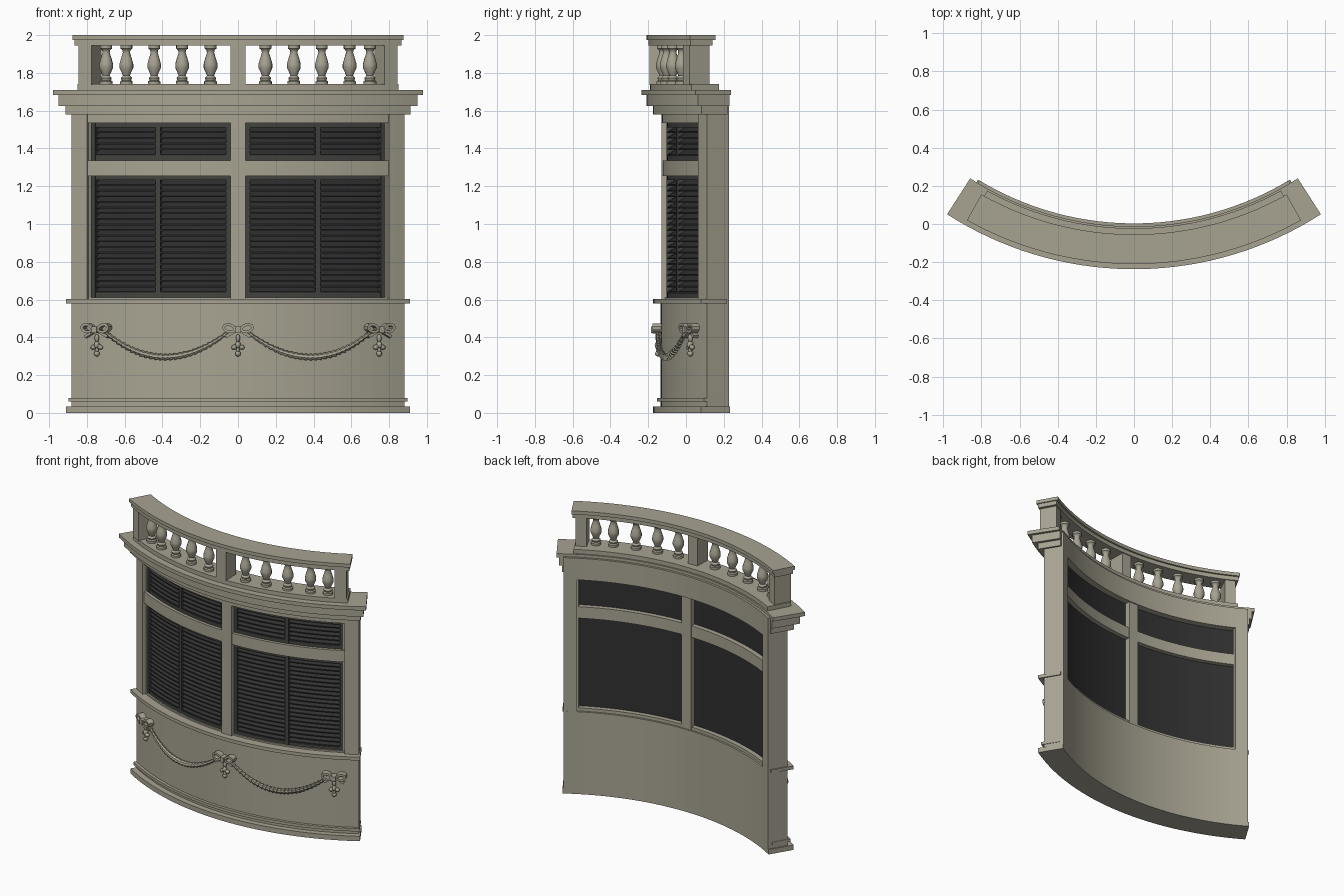
import bpy, bmesh, math
from mathutils import Matrix, Vector

cube = bpy.data.objects.get("Cube")
if cube:
    bpy.data.objects.remove(cube, do_unlink=True)

CY = 1.575          # centre of the curved plan
BACK = 1.572        # inner radius of the wall
FACE = 1.71         # outer radius of the wall


def material(name, rgb):
    m = bpy.data.materials.new(name)
    m.use_nodes = True
    m.diffuse_color = (*rgb, 1)
    bsdf = next(n for n in m.node_tree.nodes if n.type == 'BSDF_PRINCIPLED')
    bsdf.inputs["Base Color"].default_value = (*rgb, 1)
    bsdf.inputs["Roughness"].default_value = 0.8
    return m


STONE = material("warm grey stone", (0.39, 0.37, 0.29))
FRAME = material("charcoal frame", (0.055, 0.055, 0.05))
SLAT = material("dark slat", (0.03, 0.03, 0.03))


def polar(r, deg, z):
    a = math.radians(deg)
    return Vector((r * math.sin(a), CY - r * math.cos(a), z))


def local_frame(r, deg, z):
    """Local x along the wall, local y into the wall, local z up."""
    return Matrix.Translation(polar(r, deg, z)) @ Matrix.Rotation(math.radians(deg), 4, 'Z')


def finish(name, bm, mat, angle=30):
    bmesh.ops.recalc_face_normals(bm, faces=bm.faces)
    me = bpy.data.meshes.new(name)
    bm.to_mesh(me)
    bm.free()
    me.materials.append(mat)
    me.shade_smooth()
    me.set_sharp_from_angle(angle=math.radians(angle))
    ob = bpy.data.objects.new(name, me)
    bpy.context.collection.objects.link(ob)
    return ob


def sweep(bm, profile, a0, a1):
    """Sweep a closed (radius, height) profile around the plan centre."""
    n = max(1, round(abs(a1 - a0) / 2))
    rings = [[bm.verts.new(polar(r, a0 + (a1 - a0) * i / n, z)) for r, z in profile]
             for i in range(n + 1)]
    k = len(profile)
    for p, q in zip(rings, rings[1:]):
        for j in range(k):
            bm.faces.new((p[j], p[(j + 1) % k], q[(j + 1) % k], q[j]))
    bm.faces.new(rings[0])
    bm.faces.new(rings[-1])


def block(bm, r0, r1, a0, a1, z0, z1):
    sweep(bm, [(r0, z0), (r1, z0), (r1, z1), (r0, z1)], a0, a1)


def band(name, r0, r1, half, z0, z1):
    bm = bmesh.new()
    block(bm, r0, r1, -half, half, z0, z1)
    finish(name, bm, STONE)


# Wall, mouldings, cornice and balustrade rails
band("lower_wall", BACK, FACE, 31.07, 0.0, 0.59)
band("plinth", BACK, 1.75, 31.35, 0.0, 0.035)
band("plinth_bead", 1.6, 1.73, 31.2, 0.06, 0.08)
band("sill", 1.59, 1.75, 31.35, 0.578, 0.602)
band("window_ledge", 1.585, 1.69, 28, 0.58, 0.612)
band("frieze", BACK, 1.705, 31.07, 1.535, 1.69)
band("transom", 1.585, 1.70, 28, 1.255, 1.337)
band("cornice_lower", 1.588, 1.75, 31.5, 1.58, 1.625)
band("cornice_middle", 1.588, 1.785, 32.15, 1.625, 1.683)
band("cornice_top", 1.588, 1.812, 32.75, 1.683, 1.71)
band("balustrade_base", 1.598, 1.765, 28.8, 1.71, 1.74)
band("handrail_lower", 1.642, 1.775, 29.15, 1.945, 1.975)
band("handrail_top", 1.63, 1.785, 29.4, 1.975, 2.0)

# Upright posts
bm = bmesh.new()
block(bm, 1.58, 1.705, -1.35, 1.35, 0.59, 1.58)
finish("centre_mullion", bm, STONE)
for side, s in (("left", 1), ("right", -1)):
    bm = bmesh.new()
    block(bm, BACK, FACE, s * 27.9, s * 31.07, 0.58, 1.6)
    finish(side + "_pilaster", bm, STONE)
    bm = bmesh.new()
    block(bm, 1.585, 1.685, s * 27.5, s * 27.95, 0.6, 1.58)
    finish(side + "_jamb", bm, STONE)
for name, a0, a1 in (("left", 26, 28.5), ("centre", -1.3, 1.3), ("right", -28.5, -26)):
    bm = bmesh.new()
    block(bm, 1.65, 1.77, a0, a1, 1.735, 1.95)
    finish(name + "_balustrade_post", bm, STONE)

# Turned balusters: (radius, height) from the foot up
TURNING = [(0.034, 0), (0.034, 0.016), (0.026, 0.022), (0.03, 0.034), (0.019, 0.046),
           (0.024, 0.06), (0.037, 0.088), (0.037, 0.108), (0.028, 0.14), (0.019, 0.168),
           (0.022, 0.182), (0.032, 0.19), (0.032, 0.207)]


def lathe(bm, profile, mat, n=12):
    rings = [[bm.verts.new(mat @ Vector((r * math.cos(math.tau * i / n),
                                         r * math.sin(math.tau * i / n), z)))
              for i in range(n)] for r, z in profile]
    for p, q in zip(rings, rings[1:]):
        for i in range(n):
            bm.faces.new((p[i], p[(i + 1) % n], q[(i + 1) % n], q[i]))
    bm.faces.new(rings[0])
    bm.faces.new(rings[-1])


for side, s in (("left", 1), ("right", -1)):
    for i, deg in enumerate((4.9, 10, 15.1, 20.3, 24.2)):
        bm = bmesh.new()
        lathe(bm, TURNING, local_frame(1.703, s * deg, 1.739))
        finish(f"{side}_baluster_{i + 1}", bm, STONE, 40)

# Louvred shutters: frame, slats and closed back
A0, A1, MID, EDGE, RIM = 1.3, 27.6, 14.6, 0.85, 0.025
for side, s in (("left", 1), ("right", -1)):
    for level, z0, z1, count in (("lower", 0.61, 1.257, 20), ("upper", 1.337, 1.537, 5)):
        name = f"{side}_{level}_shutter"
        bm = bmesh.new()
        for a, b in ((A0, A0 + EDGE), (MID - EDGE / 2, MID + EDGE / 2), (A1 - EDGE, A1)):
            block(bm, 1.63, 1.68, s * a, s * b, z0, z1)
        for za, zb in ((z0, z0 + RIM), (z1 - RIM, z1)):
            block(bm, 1.63, 1.679, s * A0, s * A1, za, zb)
        finish(name + "_frame", bm, FRAME)
        bm = bmesh.new()
        block(bm, 1.618, 1.632, s * A0, s * A1, z0, z1)
        finish(name + "_back", bm, SLAT)
        bm = bmesh.new()
        step = (z1 - z0 - 2 * RIM) / count
        for i in range(count):
            z = z0 + RIM + i * step
            tilted = [(1.673, z), (1.673, z + 0.007), (1.635, z + step), (1.635, z + step - 0.007)]
            for a, b in ((A0 + EDGE, MID - EDGE / 2), (MID + EDGE / 2, A1 - EDGE)):
                sweep(bm, tilted, s * a, s * b)
        finish(name + "_slats", bm, SLAT)


# Bows with pendants
def ribbon_loop(bm, mat, cx, cz, rx, rz, tilt, depth, wall=0.014, n=14):
    rings = []
    for inset, y in ((0, 0), (0, -depth), (wall, -depth), (wall, 0)):
        ring = []
        for i in range(n):
            t = math.tau * i / n
            u, w = (rx - inset) * math.cos(t), (rz - inset) * math.sin(t)
            ring.append(bm.verts.new(mat @ Vector((
                cx + u * math.cos(tilt) - w * math.sin(tilt), y,
                cz + u * math.sin(tilt) + w * math.cos(tilt)))))
        rings.append(ring)
    for p, q in zip(rings, rings[1:] + rings[:1]):
        for i in range(n):
            bm.faces.new((p[i], p[(i + 1) % n], q[(i + 1) % n], q[i]))


def blob(bm, mat, x, z, sx, sy, sz, tilt=0.0):
    m = (mat @ Matrix.Translation((x, -0.016, z)) @ Matrix.Rotation(tilt, 4, 'Y')
         @ Matrix.Diagonal((sx, sy, sz, 1)))
    bmesh.ops.create_icosphere(bm, subdivisions=2, radius=1, matrix=m)


BOW = 25.7
for name, deg in (("left", BOW), ("centre", 0), ("right", -BOW)):
    m = local_frame(FACE - 0.003, deg, 0.44)
    bm = bmesh.new()
    for s in (1, -1):
        ribbon_loop(bm, m, s * 0.047, 0.008, 0.036, 0.026, s * 0.25, 0.045)
        tail = (m @ Matrix.Translation((s * 0.04, -0.015, -0.022))
                @ Matrix.Rotation(s * 0.5, 4, 'Y') @ Matrix.Diagonal((0.06, 0.03, 0.015, 1)))
        bmesh.ops.create_cube(bm, size=1, matrix=tail)
    bmesh.ops.create_cube(bm, size=1, matrix=m @ Matrix.Translation((0, -0.026, 0))
                          @ Matrix.Diagonal((0.03, 0.054, 0.034, 1)))
    finish(name + "_bow", bm, STONE)
    bm = bmesh.new()
    blob(bm, m, 0, -0.045, 0.012, 0.014, 0.022)
    blob(bm, m, 0, -0.08, 0.014, 0.018, 0.02)
    for s in (1, -1):
        blob(bm, m, s * 0.02, -0.092, 0.016, 0.014, 0.013, s * 0.4)
    blob(bm, m, 0, -0.108, 0.009, 0.012, 0.014)
    blob(bm, m, 0, -0.126, 0.015, 0.016, 0.016)
    finish(name + "_pendant", bm, STONE, 50)

# Leafy swags: overlapping flared leaves hung between the bows
LEAVES = 26
for side, s in (("left", 1), ("right", -1)):
    bm = bmesh.new()

    def hang(t):
        return polar(FACE + 0.016, s * (1.6 + (BOW - 3.2) * t), 0.295 + 0.135 * abs(2 * t - 1) ** 2)

    for i in range(LEAVES):
        t = (i + 0.5) / LEAVES
        d = hang(t + 0.02) - hang(t - 0.02)
        width = 0.011 + 0.009 * math.sin(math.pi * t)
        m = Matrix.Translation(hang(t)) @ d.to_track_quat('Z', 'Y').to_matrix().to_4x4()
        bmesh.ops.create_cone(bm, cap_ends=True, segments=7, radius1=width * 0.45,
                              radius2=width, depth=0.036, matrix=m)
    finish(side + "_swag", bm, STONE)
